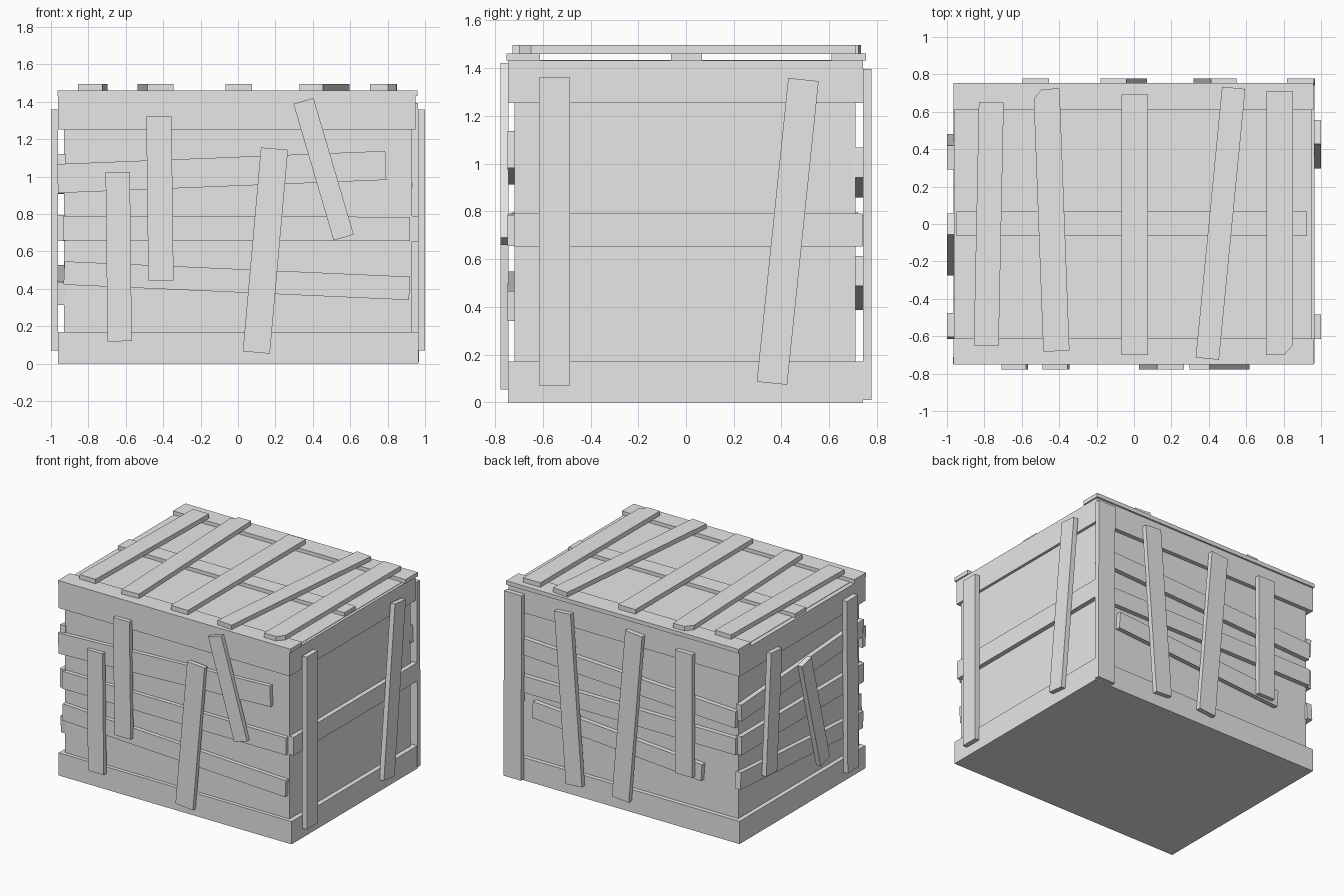
import bpy
import bmesh
from mathutils import Vector

cube = bpy.data.objects.get("Cube")
if cube:
    bpy.data.objects.remove(cube, do_unlink=True)

# One plain grey for the whole crate
GREY = (0.8, 0.8, 0.8, 1.0)
mat = bpy.data.materials.new("plain_grey")
mat.use_nodes = True
mat.diffuse_color = GREY
mat.node_tree.nodes["Principled BSDF"].inputs["Base Color"].default_value = GREY


def finish(name, bm):
    bmesh.ops.recalc_face_normals(bm, faces=bm.faces)
    mesh = bpy.data.meshes.new(name)
    bm.to_mesh(mesh)
    bm.free()
    mesh.materials.append(mat)
    obj = bpy.data.objects.new(name, mesh)
    bpy.context.collection.objects.link(obj)
    return obj


def box(name, low, high):
    low, high = Vector(low), Vector(high)
    bm = bmesh.new()
    bmesh.ops.create_cube(bm, size=1)
    bmesh.ops.scale(bm, vec=high - low, verts=bm.verts)
    bmesh.ops.translate(bm, vec=(low + high) / 2, verts=bm.verts)
    return finish(name, bm)


# Each side maps (across, along, depth) to a point in space
SIDES = {
    "front": lambda a, b, d: (a, -d, b),
    "back": lambda a, b, d: (a, d, b),
    "left": lambda a, b, d: (d, a, b),
    "right": lambda a, b, d: (-d, a, b),
    "top": lambda a, b, d: (a, b, d),
}


def plank(name, side, start, end, width, inner, outer, chip=0):
    """Straight plank between two points on a side; chip cuts one end corner."""
    p, q = Vector(start), Vector(end)
    along = (q - p).normalized()
    across = Vector((-along.y, along.x)) * width / 2
    outline = [p - across, q - across, q + across, p + across]
    if chip:
        # negative chip cuts the other edge of the far end
        i = 2 if chip > 0 else 1
        corner = outline[i]
        inward = -across.normalized() * (1 if i == 2 else -1)
        cut = [corner - along * 0.05, corner + inward * 0.045]
        outline[i:i + 1] = cut[::-1] if i == 2 else cut
    place = SIDES[side]
    bm = bmesh.new()
    lower = [bm.verts.new(place(v.x, v.y, inner)) for v in outline]
    upper = [bm.verts.new(place(v.x, v.y, outer)) for v in outline]
    bm.faces.new(lower)
    bm.faces.new(upper)
    n = len(outline)
    for i in range(n):
        j = (i + 1) % n
        bm.faces.new((lower[i], lower[j], upper[j], upper[i]))
    return finish(name, bm)


# Box body and the thick bands round its foot and rim
box("crate_body", (-0.93, -0.718, 0.01), (0.93, 0.71, 1.42))
box("bottom_band", (-0.963, -0.745, 0), (0.965, 0.742, 0.17))
box("top_band", (-0.963, -0.745, 1.253), (0.95, 0.742, 1.432))

# Lid boards running across the width
box("lid_board_front", (-0.965, -0.752, 1.432), (0.96, -0.612, 1.462))
box("lid_board_middle", (-0.95, -0.063, 1.432), (0.925, 0.068, 1.462))
box("lid_board_back", (-0.965, 0.61, 1.432), (0.96, 0.755, 1.462))
box("lid_panel", (-0.93, -0.7, 1.41), (0.93, 0.7, 1.435))

# Horizontal boards: side, start, end, width
RAILS = [
    ("front", (-0.965, 0.99), (0.79, 1.06), 0.155),
    ("front", (-0.935, 0.725), (0.92, 0.72), 0.13),
    ("front", (-0.93, 0.485), (0.917, 0.403), 0.125),
    ("back", (-0.93, 0.92), (0.93, 1.005), 0.125),
    ("back", (-0.93, 0.72), (0.93, 0.72), 0.125),
    ("back", (-0.65, 0.45), (0.75, 0.55), 0.125),
    ("left", (-0.72, 0.722), (0.74, 0.722), 0.137),
    ("right", (-0.73, 1.06), (0.72, 0.97), 0.125),
    ("right", (-0.73, 0.725), (0.72, 0.725), 0.14),
    ("right", (-0.72, 0.375), (0.73, 0.465), 0.125),
]
RAIL_DEPTH = {"front": (0.71, 0.748), "back": (0.70, 0.745),
              "left": (0.92, 0.964), "right": (0.92, 0.964)}
for i, (side, start, end, width) in enumerate(RAILS):
    plank(f"{side}_rail_{i}", side, start, end, width, *RAIL_DEPTH[side])

# Upright and leaning planks nailed over the rails, and the lid slats
SLATS = [
    ("front", (-0.633, 0.12), (-0.643, 1.025), 0.13, 0),
    ("front", (-0.412, 0.445), (-0.423, 1.322), 0.135, 0),
    ("front", (0.098, 0.06), (0.195, 1.15), 0.145, 0),
    ("front", (0.565, 0.675), (0.35, 1.405), 0.112, 0),
    ("back", (0.895, 0.01), (0.89, 1.395), 0.145, 0),
    ("back", (0.385, 0.09), (0.48, 1.36), 0.135, 0),
    ("back", (0.0, 0.09), (-0.11, 1.36), 0.14, 0),
    ("back", (-0.525, 0.41), (-0.525, 1.33), 0.14, 0),
    ("left", (-0.55, 0.07), (-0.55, 1.36), 0.13, 0),
    ("left", (0.36, 0.08), (0.492, 1.352), 0.128, 0),
    ("right", (0.415, 0.41), (0.355, 1.31), 0.13, 0),
    ("right", (-0.22, 0.26), (0.0, 1.09), 0.115, 0),
    ("right", (-0.55, 0.07), (-0.54, 1.36), 0.13, 0),
    ("top", (-0.79, -0.65), (-0.763, 0.652), 0.133, 0),
    ("top", (-0.415, -0.68), (-0.468, 0.722), 0.14, 1),
    ("top", (0.005, -0.7), (0.005, 0.692), 0.142, 0),
    ("top", (0.392, -0.72), (0.533, 0.728), 0.125, 0),
    ("top", (0.78, 0.71), (0.777, -0.7), 0.142, 1),
]
SLAT_DEPTH = {"front": (0.744, 0.777), "back": (0.741, 0.777),
              "left": (0.962, 1.0), "right": (0.962, 1.0), "top": (1.46, 1.496)}
for i, (side, start, end, width, chip) in enumerate(SLATS):
    plank(f"{side}_slat_{i}", side, start, end, width, *SLAT_DEPTH[side], chip)
